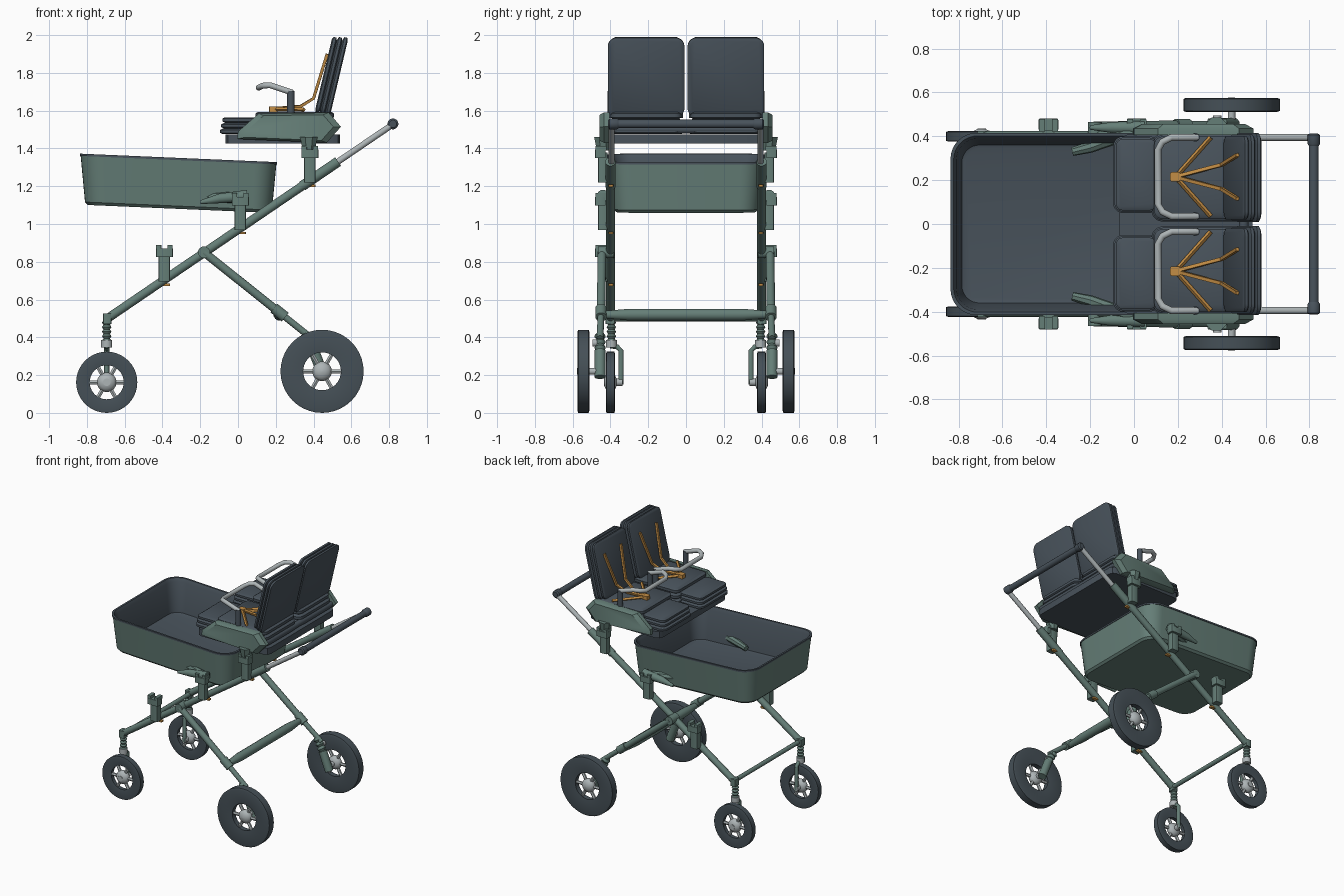
import bpy, bmesh, math
from mathutils import Vector, Matrix

cube = bpy.data.objects.get("Cube")
if cube:
    bpy.data.objects.remove(cube)


def material(name, rgb):
    m = bpy.data.materials.new(name)
    m.use_nodes = True
    m.diffuse_color = (*rgb, 1)
    m.node_tree.nodes["Principled BSDF"].inputs["Base Color"].default_value = (*rgb, 1)
    return m


GREEN = material("sage green", (0.13, 0.21, 0.185))
DARK = material("charcoal fabric", (0.065, 0.085, 0.105))
TYRE = material("tyre grey", (0.06, 0.08, 0.095))
SILVER = material("light grey metal", (0.42, 0.46, 0.47))
ORANGE = material("orange strap", (0.55, 0.27, 0.06))


def loft(name, rings, mats, closed=False, matrix=Matrix(), band_mat=lambda i: 0):
    """Skin a list of equal-length point rings; cap the ends unless closed."""
    bm = bmesh.new()
    vs = [[bm.verts.new(matrix @ Vector(p)) for p in ring] for ring in rings]
    n, count = len(rings[0]), len(rings)
    for i in range(count if closed else count - 1):
        a, b = vs[i], vs[(i + 1) % count]
        for j in range(n):
            k = (j + 1) % n
            bm.faces.new((a[j], a[k], b[k], b[j])).material_index = band_mat(i)
    if not closed:
        bm.faces.new(vs[0]).material_index = band_mat(0)
        bm.faces.new(vs[-1]).material_index = band_mat(count)
    bmesh.ops.recalc_face_normals(bm, faces=bm.faces)
    mesh = bpy.data.meshes.new(name)
    bm.to_mesh(mesh)
    bm.free()
    for m in mats:
        mesh.materials.append(m)
    obj = bpy.data.objects.new(name, mesh)
    bpy.context.collection.objects.link(obj)
    bpy.ops.object.select_all(action='DESELECT')
    obj.select_set(True)
    bpy.context.view_layer.objects.active = obj
    bpy.ops.object.shade_smooth_by_angle(angle=math.radians(35))
    return obj


def rrect(cx, cy, hx, hy, r, z, n=5):
    """Rounded rectangle ring at height z."""
    pts = []
    for q, (sx, sy) in enumerate(((1, 1), (-1, 1), (-1, -1), (1, -1))):
        for i in range(n + 1):
            a = (q + i / n) * math.pi / 2
            pts.append((cx + sx * (hx - r) + r * math.cos(a),
                        cy + sy * (hy - r) + r * math.sin(a), z))
    return pts


def box(name, x, y, z, mat, r=0.008):
    """Block from (low, high) pairs with rounded vertical edges."""
    args = (sum(x) / 2, sum(y) / 2, abs(x[1] - x[0]) / 2, abs(y[1] - y[0]) / 2, r)
    return loft(name, [rrect(*args, h, 2) for h in z], [mat])


def tube(name, pts, radii, mat, n=12):
    """Round bar through points, with one radius or one per point."""
    pts = [Vector(p) for p in pts]
    if not isinstance(radii, (list, tuple)):
        radii = [radii] * len(pts)
    rings, prev, q = [], Vector((0, 0, 1)), None
    for i, p in enumerate(pts):
        t = (pts[min(i + 1, len(pts) - 1)] - pts[max(i - 1, 0)]).normalized()
        turn = prev.rotation_difference(t)
        q = turn @ q if q else turn
        prev = t
        rings.append([p + q @ Vector((radii[i] * math.cos(a), radii[i] * math.sin(a), 0))
                      for a in (2 * math.pi * (j + 0.5) / n for j in range(n))])
    return loft(name, rings, [mat])


def cushion(name, cx, cy, hx, hy, r, z0, z1, layers, matrix=Matrix()):
    """Stack of padded layers with a groove between each."""
    rings, h = [], (z1 - z0) / layers
    for i in range(layers):
        for f, inset in ((0.02, 0.014), (0.25, 0), (0.75, 0), (0.98, 0.014)):
            d = inset + 0.006 * i
            rings.append(rrect(cx, cy, hx - d, hy - d, r - d, z0 + (i + f) * h))
    return loft(name, rings, [DARK], matrix=matrix)


def bar_z(x):
    return 0.97 + 0.68 * x


def wheel(name, x, y, s, R, hole, w):
    """Dished tyre, spokes and a rounded hub about an axle along y."""
    n = 40
    prof = ((hole, 0.6 * w), (R - 0.012, w), (R, 0.85 * w),
            (R, -0.85 * w), (R - 0.012, -w), (hole, -0.6 * w))
    loft(name + "_tyre", [[(x + r * math.cos(2 * math.pi * i / n), y + h,
                            R + r * math.sin(2 * math.pi * i / n)) for i in range(n)]
                          for r, h in prof], [TYRE], closed=True)
    for i in range(6):
        a = i * math.pi / 3
        c, d = math.cos(a), math.sin(a)
        tube(name + "_spoke", [(x, y, R), (x + c * (hole + 0.01), y, R + d * (hole + 0.01))],
             0.012, SILVER, 6)
    steps = [i * math.pi / 8 for i in range(9)]
    tube(name + "_hub", [(x, y - 0.035 * math.cos(a), R) for a in steps],
         [max(0.052 * math.sin(a), 0.002) for a in steps], SILVER, 20)


# bassinet: sheared open tub, green outside and charcoal inside
slope = Matrix(((1, 0, 0, 0), (0, 1, 0, 0), (-0.043, 0, 1, -0.0135), (0, 0, 0, 1)))
tub = ((0.48, 0.37, 0.09, 1.08), (0.495, 0.385, 0.105, 1.095), (0.518, 0.412, 0.12, 1.338),
       (0.522, 0.416, 0.12, 1.338), (0.522, 0.416, 0.12, 1.35), (0.508, 0.402, 0.11, 1.35),
       (0.495, 0.39, 0.1, 1.325), (0.47, 0.36, 0.08, 1.105), (0.455, 0.345, 0.065, 1.1))
loft("bassinet", [rrect(-0.315, 0, hx, hy, r, z, 8) for hx, hy, r, z in tub],
     [GREEN, DARK], matrix=slope, band_mat=lambda i: int(i > 1))

# cross bars and push handle
tube("rear_cross_bar", [(0.22, -0.44, 0.52), (0.22, -0.3, 0.52), (0.22, 0.3, 0.52),
                        (0.22, 0.44, 0.52)], [0.02, 0.032, 0.032, 0.02], GREEN)
tube("front_cross_bar", [(-0.685, -0.4, 0.5), (-0.685, 0.4, 0.5)], 0.016, GREEN)
tube("push_handle", [(0.82, -0.37, 1.53), (0.82, 0.37, 1.53)], 0.023, DARK, 16)

# seat base shared by both seats
box("seat_base", (-0.065, 0.54), (-0.41, 0.41), (1.425, 1.475), DARK, 0.04)
tube("seat_rear_bar", [(0.5, -0.42, 1.5), (0.5, 0.42, 1.5)], 0.022, DARK)

for s, side in ((1, "left"), (-1, "right")):
    def P(x, y, z):
        return (x, s * y, z)

    def Y(a, b):
        return (s * a, s * b)

    # main frame rail, telescoping handle arm and handle corner
    tube(side + "_main_rail", [P(x, 0.4, bar_z(x)) for x in (-0.69, 0.52)], 0.024, GREEN)
    tube(side + "_rail_collar", [P(x, 0.4, bar_z(x)) for x in (0.34, 0.53)], 0.028, GREEN)
    tube(side + "_handle_arm", [P(x, 0.395, bar_z(x)) for x in (0.5, 0.82)], 0.017, SILVER)
    tube(side + "_handle_corner", [P(0.82, y, 1.53) for y in (0.355, 0.365, 0.405, 0.412)],
         [0.022, 0.029, 0.029, 0.02], DARK, 16)

    # rear leg with hinge and suspension
    tube(side + "_hinge", [P(-0.18, 0.38, 0.85), P(-0.18, 0.465, 0.85)], 0.032, GREEN)
    tube(side + "_rear_leg", [P(-0.18, 0.445, 0.85), P(0.23, 0.45, 0.523)], 0.023, GREEN)
    tube(side + "_leg_joint", [P(0.19, 0.45, 0.555), P(0.25, 0.45, 0.507)], 0.03, GREEN)
    tube(side + "_lower_leg", [P(0.23, 0.45, 0.523), P(0.39, 0.455, 0.395)], 0.018, GREEN)
    tube(side + "_rear_shock", [P(0.35 + 0.008 * i, 0.455, 0.42 - 0.015 * i) for i in range(9)],
         [0.03 if i % 2 else 0.02 for i in range(9)], GREEN)
    tube(side + "_rear_carrier", [P(0.4, 0.455, 0.33), P(0.455, 0.455, 0.19)], 0.03, GREEN)
    tube(side + "_shock_ring", [P(0.38, 0.47, 0.37), P(0.38, 0.495, 0.37)], 0.02, SILVER)
    tube(side + "_rear_axle", [P(0.445, 0.44, 0.22), P(0.445, 0.57, 0.22)], 0.018, SILVER)
    wheel(side + "_rear_wheel", 0.445, s * 0.543, s, 0.22, 0.1, 0.032)

    # front spring, fork and wheel
    box(side + "_front_bracket", (-0.715, -0.67), Y(0.375, 0.425), (0.47, 0.525), GREEN)
    tube(side + "_front_spring", [P(-0.695, 0.395, 0.49 - 0.012 * i) for i in range(10)],
         [0.026 if i % 2 else 0.018 for i in range(10)], GREEN)
    tube(side + "_spring_cap", [P(-0.695, 0.395, 0.385), P(-0.695, 0.395, 0.345)], 0.03, SILVER)
    tube(side + "_fork", [P(-0.695, 0.4, 0.355), P(-0.695, 0.365, 0.35), P(-0.695, 0.345, 0.33),
                          P(-0.695, 0.345, 0.15)], 0.014, GREEN)
    tube(side + "_front_axle", [P(-0.695, 0.335, 0.162), P(-0.695, 0.435, 0.162)], 0.02, SILVER)
    wheel(side + "_front_wheel", -0.695, s * 0.4, s, 0.162, 0.09, 0.024)

    # three socket adapters along the rail
    for label, x in (("lower", -0.39), ("middle", 0.012), ("upper", 0.38)):
        z, name = bar_z(x), side + "_" + label + "_adapter"
        box(name + "_post", (x - 0.03, x + 0.03), Y(0.415, 0.465), (z - 0.01, z + 0.15), GREEN)
        box(name + "_head", (x - 0.045, x + 0.045), Y(0.425, 0.482), (z + 0.12, z + 0.165), GREEN)
        for e in (-0.03, 0.03):
            box(name + "_ear", (x + e - 0.014, x + e + 0.014), Y(0.42, 0.48),
                (z + 0.16, z + 0.185), GREEN, 0.004)
        box(name + "_button", (x - 0.012, x + 0.03), Y(0.385, 0.41),
            (z - 0.032, z - 0.02), ORANGE, 0.004)

    # bassinet mounts: outer arm and tapered clip through the wall
    tube(side + "_mount_arm", [P(-0.2, 0.44, 1.115), P(-0.1, 0.44, 1.135), P(0.05, 0.44, 1.15)],
         [0.01, 0.026, 0.032], GREEN)
    tube(side + "_mount_clip", [P(-0.28, 0.33, 1.13), P(-0.2, 0.35, 1.14), P(0.02, 0.43, 1.14)],
         [0.02, 0.026, 0.03], GREEN, 8)

    # green seat side shell
    shell = ((-0.005, 1.45), (0.47, 1.43), (0.545, 1.515), (0.48, 1.59), (0.11, 1.585), (0, 1.49))
    loft(side + "_seat_shell",
         [[P(0.28 + (x - 0.28) * k, y, 1.51 + (z - 1.51) * k) for x, z in shell]
          for y, k in ((0.405, 1), (0.435, 1), (0.457, 0.85))], [GREEN])
    tube(side + "_shell_socket", [P(0.375, 0.44, 1.39), P(0.375, 0.44, 1.46)],
         [0.035, 0.05], GREEN, 8)

    # seat cushions and reclined backrest
    cy = s * 0.211
    cushion(side + "_front_cushion", 0.01, s * 0.225, 0.105, 0.175, 0.045, 1.475, 1.565, 3)
    cushion(side + "_seat_cushion", 0.3, cy, 0.22, 0.2, 0.05, 1.475, 1.595, 3)
    tilt = Matrix(((0, 0.23, -0.973, 0.535), (1, 0, 0, cy), (0, 0.973, 0.23, 1.773), (0, 0, 0, 1)))
    cushion(side + "_backrest", 0, 0, 0.203, 0.217, 0.05, 0, 0.085, 3, tilt)

    # bumper bar on two posts
    for y in (0.035, 0.395):
        tube(side + "_bumper_post", [P(0.28, y, 1.56), P(0.28, y, 1.705)], 0.02, DARK)
    tube(side + "_bumper_bar",
         [P(0.29, 0.395, 1.695), P(0.17, 0.395, 1.735), P(0.13, 0.375, 1.732),
          P(0.11, 0.34, 1.722), P(0.11, 0.09, 1.722), P(0.13, 0.055, 1.732),
          P(0.17, 0.035, 1.735), P(0.29, 0.035, 1.695)], 0.016, SILVER)

    # harness: lap straps, shoulder straps and buckle
    box(side + "_buckle", (0.165, 0.21), Y(0.193, 0.237), (1.59, 1.622), ORANGE)
    for d in (-1, 1):
        tube(side + "_lap_strap", [P(0.19, 0.215, 1.608), P(0.35, 0.215 + d * 0.18, 1.605)],
             0.011, ORANGE, 4)
        tube(side + "_shoulder_strap",
             [P(0.19, 0.215, 1.61), P(0.33, 0.215 + d * 0.037, 1.622),
              P(0.40, 0.215 + d * 0.055, 1.665), P(0.472, 0.215 + d * 0.1, 1.9)],
             0.011, ORANGE, 4)
